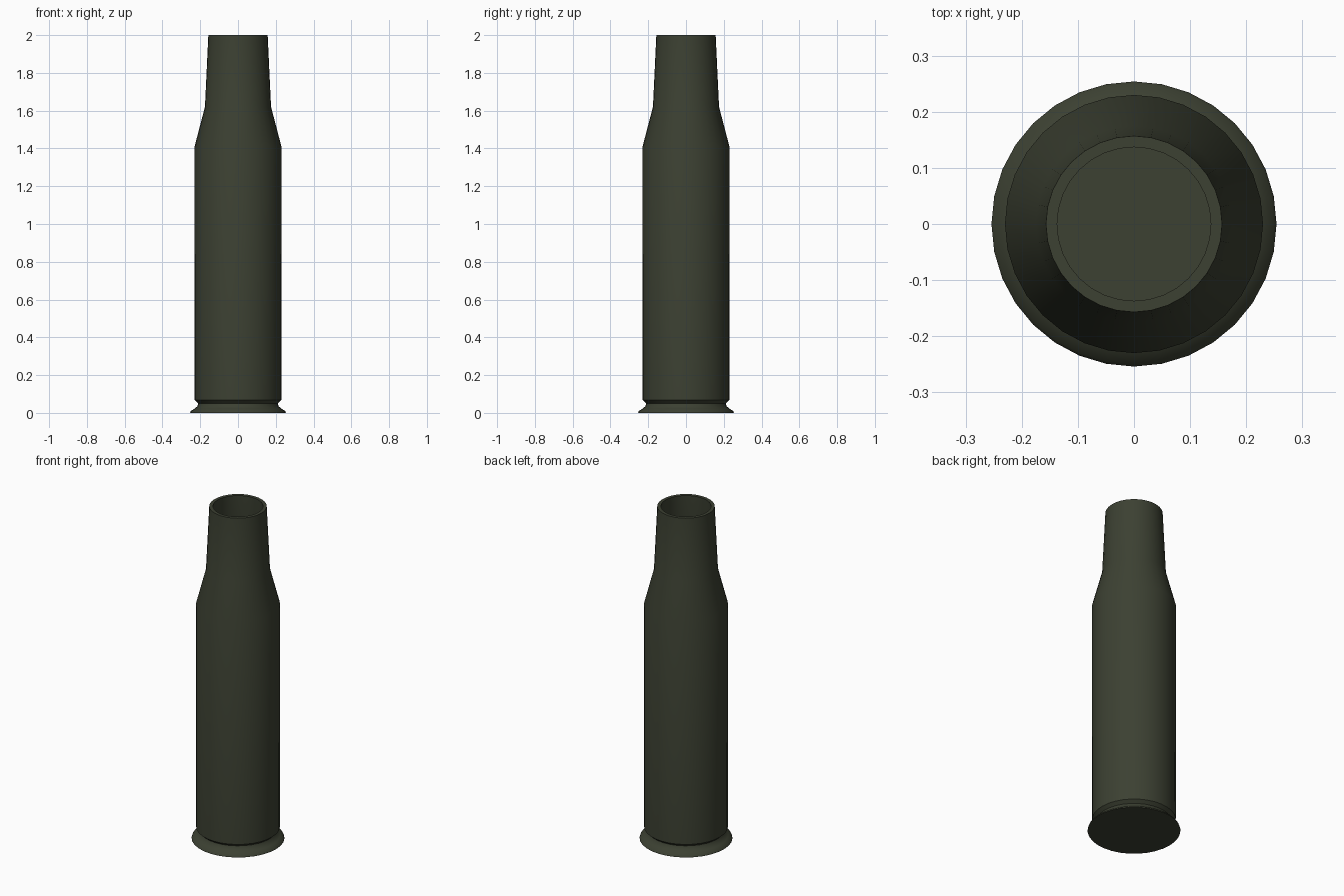
import bpy, bmesh, math

if "Cube" in bpy.data.objects:
    bpy.data.objects.remove(bpy.data.objects["Cube"])

SEGMENTS = 32

# Half-section of the casing: (radius, height), outside from base to mouth, then inside to the floor
PROFILE = [
    (0.254, 0.0), (0.25, 0.01), (0.231, 0.022), (0.215, 0.035),   # rim
    (0.21, 0.05), (0.229, 0.067),                                   # extractor groove
    (0.23, 1.41), (0.175, 1.62), (0.157, 2.0),                      # body, shoulder, neck
    (0.137, 2.0), (0.153, 1.62), (0.208, 1.41), (0.207, 0.08),      # hollow inside
]


def lathe(name, profile):
    bm = bmesh.new()
    rings = []
    for r, z in profile:
        rings.append([bm.verts.new((r * math.cos(2 * math.pi * i / SEGMENTS),
                                    r * math.sin(2 * math.pi * i / SEGMENTS), z))
                      for i in range(SEGMENTS)])
    for a, b in zip(rings, rings[1:]):
        for i in range(SEGMENTS):
            j = (i + 1) % SEGMENTS
            bm.faces.new((a[i], a[j], b[j], b[i]))
    bm.faces.new(rings[0][::-1])   # base
    bm.faces.new(rings[-1])        # inner floor
    bmesh.ops.recalc_face_normals(bm, faces=bm.faces)
    mesh = bpy.data.meshes.new(name)
    bm.to_mesh(mesh)
    bm.free()
    obj = bpy.data.objects.new(name, mesh)
    bpy.context.collection.objects.link(obj)
    return obj


# Casing
casing = lathe("shell_casing", PROFILE)
mat = bpy.data.materials.new("dark_olive")
mat.diffuse_color = (0.045, 0.052, 0.032, 1)
mat.use_nodes = True
mat.node_tree.nodes["Principled BSDF"].inputs["Base Color"].default_value = mat.diffuse_color
casing.data.materials.append(mat)

bpy.context.view_layer.objects.active = casing
casing.select_set(True)
bpy.ops.object.shade_smooth_by_angle(angle=math.radians(40))
